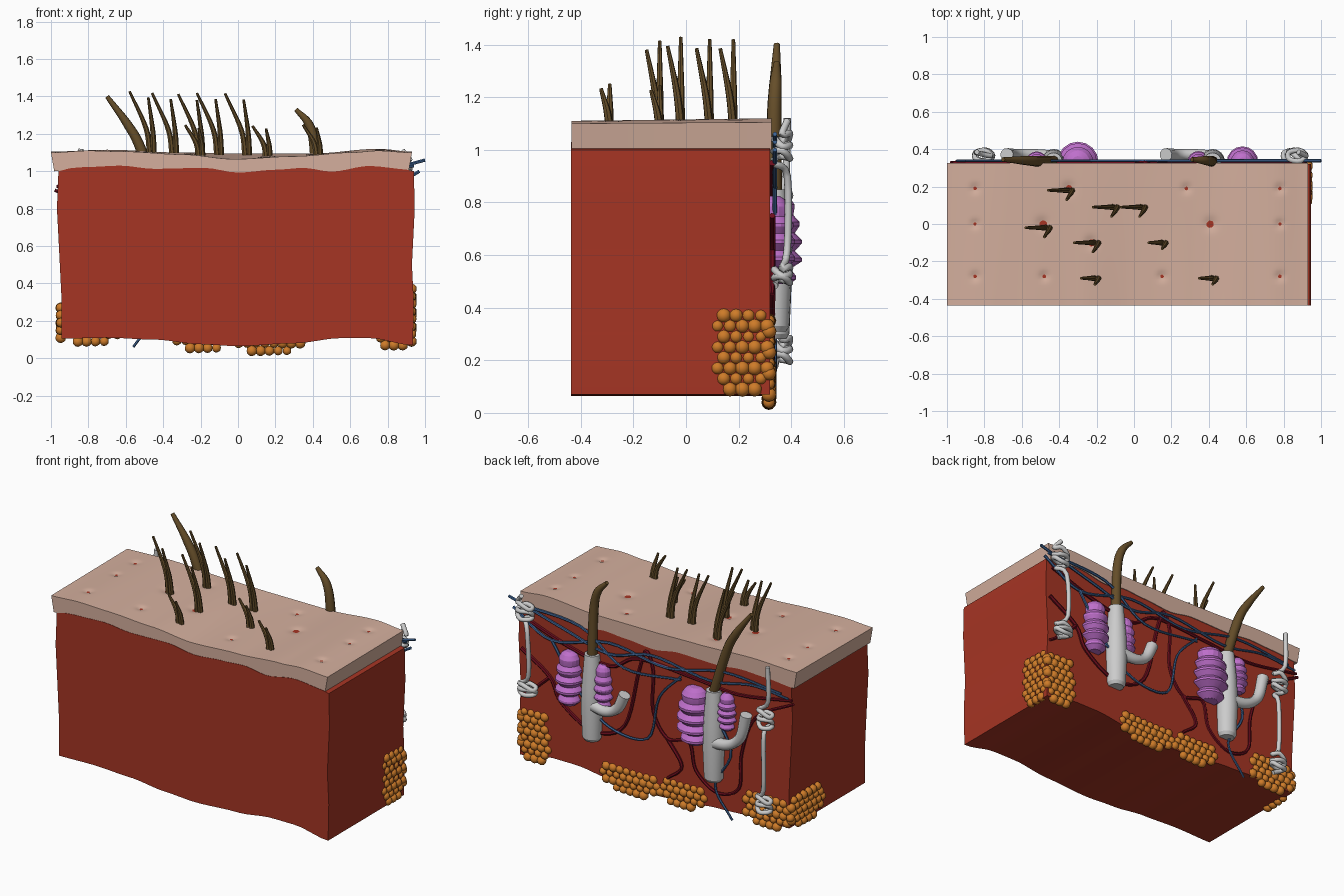
import bpy, bmesh, math
from mathutils import Vector, Matrix

if "Cube" in bpy.data.objects:
    bpy.data.objects.remove(bpy.data.objects["Cube"])


def mat(name, c):
    m = bpy.data.materials.new(name)
    m.diffuse_color = (*c, 1)
    m.use_nodes = True
    m.node_tree.nodes["Principled BSDF"].inputs["Base Color"].default_value = m.diffuse_color
    return m


SKIN = mat("skin pink", (.66, .43, .34))
FLESH = mat("flesh red", (.38, .035, .017))
HAIR = mat("hair brown", (.13, .075, .022))
GLAND = mat("gland purple", (.52, .16, .60))
PALE = mat("pale grey", (.60, .60, .60))
FAT = mat("fat orange", (.62, .20, .022))
BLUE = mat("vein blue", (.05, .13, .30))
RED = mat("artery maroon", (.15, .004, .012))
BACK = .32


def finish(bm, name, m, angle=None):
    bmesh.ops.recalc_face_normals(bm, faces=bm.faces)
    me = bpy.data.meshes.new(name)
    bm.to_mesh(me)
    bm.free()
    ob = bpy.data.objects.new(name, me)
    bpy.context.collection.objects.link(ob)
    me.materials.append(m)
    if angle:
        bpy.ops.object.select_all(action='DESELECT')
        bpy.context.view_layer.objects.active = ob
        ob.select_set(True)
        bpy.ops.object.shade_smooth_by_angle(angle=math.radians(angle))
    return ob


def lerp(prof, x):
    for (a, za), (b, zb) in zip(prof, prof[1:]):
        if x <= b:
            t = max(0, (x - a) / (b - a))
            return za + (zb - za) * t * t * (3 - 2 * t)
    return prof[-1][1]


def tube(name, paths, radii, m, sides=8, steps=6):
    """Smooth tubes through points; radii run from start to end."""
    bm = bmesh.new()
    for pts in paths:
        p = [Vector(q) for q in pts]
        p = [2 * p[0] - p[1]] + p + [2 * p[-1] - p[-2]]
        line = []
        for i in range(1, len(p) - 2):
            a, b, c, d = p[i - 1:i + 3]
            for k in range(steps):
                t = k / steps
                line.append(.5 * (2 * b + (c - a) * t + (2 * a - 5 * b + 4 * c - d) * t * t
                                  + (3 * b - a - 3 * c + d) * t ** 3))
        line.append(p[-2])
        rings, n = [], None
        for i, c in enumerate(line):
            d = (line[min(i + 1, len(line) - 1)] - line[max(i - 1, 0)]).normalized()
            n = n or d.orthogonal()
            n = (n - d * n.dot(d)).normalized()
            s = d.cross(n)
            f = i / (len(line) - 1) * (len(radii) - 1)
            j = min(int(f), len(radii) - 2)
            r = radii[j] + (radii[j + 1] - radii[j]) * (f - j)
            rings.append([bm.verts.new(c + r * (n * math.cos(w) + s * math.sin(w)))
                          for w in (2 * math.pi * k / sides for k in range(sides))])
        for a, b in zip(rings, rings[1:]):
            for k in range(sides):
                bm.faces.new((a[k], a[k - 1], b[k - 1], b[k]))
        bm.faces.new(rings[0])
        bm.faces.new(rings[-1])
    return finish(bm, name, m, 50)


def lathe(name, prof, x, y, m, sides=16, angle=30):
    bm = bmesh.new()
    rings = [[bm.verts.new((x + r * math.cos(2 * math.pi * k / sides),
                            y + r * math.sin(2 * math.pi * k / sides), z))
              for k in range(sides)] for r, z in prof]
    for a, b in zip(rings, rings[1:]):
        for k in range(sides):
            bm.faces.new((a[k], a[k - 1], b[k - 1], b[k]))
    bm.faces.new(rings[0])
    bm.faces.new(rings[-1])
    return finish(bm, name, m, angle)


# Skin slab: wavy top and underside, dimpled at the pores
under = [(-1, 1.0), (-.8, 1.015), (-.63, 1.022), (-.45, 1.005), (-.18, 1.01), (0, .985),
         (.2, 1.0), (.35, 1.01), (.5, .99), (.7, 1.02), (.93, 1.0)]
front = [(-1, 1.10), (-.8, 1.11), (-.6, 1.105), (-.3, 1.09), (-.02, 1.065), (.3, 1.08), (.6, 1.10),
         (.75, 1.11), (.93, 1.10)]
back = [(-1, 1.105), (-.7, 1.115), (-.3, 1.10), (0, 1.095), (.4, 1.095), (.75, 1.12), (.93, 1.105)]
pores = [(-.85, .19, .022), (-.85, 0, .02), (-.85, -.28, .022), (-.48, -.28, .022), (.15, -.28, .022),
         (.28, .19, .022), (.78, .19, .022), (.78, 0, .02), (.78, -.28, .022),
         (.41, 0, .032), (-.49, 0, .032), (-.23, -.10, .03), (-.35, .19, .03)]


def top(x, y):
    t = (y + .435) / .76
    z = lerp(front, x) * (1 - t) + lerp(back, x) * t
    return z - sum(.012 * math.exp(-((x - a) ** 2 + (y - b) ** 2) / r ** 2) for a, b, r in pores)


NX, NY = 128, 50
bm = bmesh.new()
bmesh.ops.create_grid(bm, x_segments=NX, y_segments=NY, size=1)
for v in bm.verts:
    x, y = -.035 + v.co.x * .965, -.055 + v.co.y * .38
    v.co = (x, y, top(x, y))
low = bmesh.ops.extrude_face_region(bm, geom=bm.faces[:])
for v in low["geom"]:
    if isinstance(v, bmesh.types.BMVert):
        v.co.z = lerp(under, v.co.x)
        v.co.x = -.035 + (v.co.x + .035) * .982
finish(bm, "skin_layer", SKIN, 40)

# Flesh-coloured pore openings
bm = bmesh.new()
for x, y, r in pores:
    red = r >= .03
    bmesh.ops.create_circle(bm, cap_ends=True, segments=10, radius=r * (.9 if red else .45),
                            matrix=Matrix.Translation((x, y, top(x, y) + .004)))
finish(bm, "pore_openings", FLESH)

# Flesh block: wavy outline extruded front to back
base = [(-.945, .105), (-.7, .11), (-.45, .10), (-.2, .075), (0, .065), (.3, .08), (.55, .108),
        (.7, .108), (.935, .07)]
outline = [(x, lerp(base, x)) for x in (-.945 + 1.88 * i / 40 for i in range(41))]
outline += [(.94, .3), (.93, .5), (.945, .8), (.94, 1.0)]
outline += [(x, lerp(under, x) + .008) for x in (.9 - 1.8 * i / 40 for i in range(41))]
outline += [(-.96, 1.0), (-.968, .8), (-.955, .55), (-.945, .35)]
bm = bmesh.new()
face = bm.faces.new([bm.verts.new((x, -.437, z)) for x, z in outline])
ext = bmesh.ops.extrude_face_region(bm, geom=[face])
bmesh.ops.translate(bm, vec=(0, BACK + .437, 0),
                    verts=[v for v in ext["geom"] if isinstance(v, bmesh.types.BMVert)])
finish(bm, "flesh_block", FLESH, 30)

# Hair tufts: one tall and one shorter hair each
for i, (x, y, h) in enumerate([(-.35, .18, .33), (-.11, .09, .33), (.04, .09, .33), (-.47, -.02, .33),
                               (-.21, -.10, .33), (.15, -.10, .16), (-.21, -.29, .16), (.42, -.29, .16)]):
    z = top(x, y)
    k = h / .33
    w = .35 + .65 * k
    tufts = []
    for dx, dy, s, o in ((-.11, 0, 1, 0), (-.03, -.05, .9, .02)):
        tufts.append([(x + o, y, z - .02), (x + o + dx * .2 * w, y + dy * .3 * w, z + h * s * .4),
                      (x + o + dx * w, y + dy * w, z + h * s)])
    tube(f"hair_tuft_{i}", tufts, [.017, .014, .007], HAIR, 7)

# Two follicles on the back face: sheath, side muscle, long hair
for n, (x, z0, tip, bend, arm) in enumerate([
        (-.43, .28, (-.70, .345, 1.40), -.52, [(-.45, .36, .53), (-.56, .37, .55), (-.64, .37, .62), (-.68, .37, .77)]),
        (.42, .31, (.31, .345, 1.33), .41, [(.40, .36, .54), (.30, .37, .53), (.22, .37, .57), (.17, .37, .67)])]):
    lathe(f"follicle_sheath_{n}", [(.045, z0), (.058, z0 + .02), (.066, z0 + .2), (.062, .65), (.046, .85)],
          x, .335, PALE)
    tube(f"hair_muscle_{n}", [arm], [.036, .03, .036], PALE, 10)
    tube(f"long_hair_{n}", [[(x, .335, .84), (bend, .335, 1.12), ((bend + tip[0]) / 2 + .02, .34, 1.25), tip]],
         [.03, .028, .024, .012], HAIR, 10)

# Ridged purple glands beside the follicles
for n, (x, r, a, b) in enumerate([(-.30, .11, .48, .82), (-.52, .058, .62, .84),
                                  (.58, .085, .49, .81), (.345, .06, .52, .79)]):
    d = (b - a) / 5
    prof = [(r * .45, a)]
    for i in range(5):
        s = (.8, 1, 1, .93, .75)[i]
        prof += [(r * s, a + d * (i + .4)), (r * s, a + d * (i + .6)), (r * s * .76, a + d * (i + 1))]
    prof.append((r * .3, b + .015))
    lathe(f"oil_gland_{n}", prof, x, .33, GLAND, 16, 20)


# Sweat ducts: straight tube with coiled knots
def knot(x, z, h, r, turns=3):
    return [(x + r * math.cos(i * 1.26), .365 + .03 * math.sin(i * 1.26),
             z - h * i / (turns * 5) + .012 * math.sin(i * 2.1)) for i in range(turns * 5)]


tube("sweat_duct_left", [[(-.84, .385, 1.12), (-.84, .38, .9)] + knot(-.81, .83, .12, .045)
                         + [(-.80, .37, .64), (-.80, .37, .33)] + knot(-.80, .28, .10, .045)],
     [.014, .014], PALE, 8, 4)
tube("sweat_duct_right", [[(.88, .385, 1.11)] + knot(.87, 1.06, .11, .05)
                          + [(.84, .385, .9), (.83, .385, .62)] + knot(.85, .55, .06, .055)],
     [.014, .014], PALE, 8, 4)


# Blood vessels running over the back face
def vessel(pts, y):
    return [(x, y, z) for x, z in pts]


tube("arteries", [
    vessel([(.92, .75), (.72, .62), (.64, .48), (.42, .36), (.2, .45), (.1, .82), (.05, .96), (0, .85),
            (0, .6), (-.1, .45), (-.25, .47), (-.3, .3), (-.45, .2), (-.6, .27), (-.62, .5), (-.72, .75),
            (-.98, .90)], .328),
    vessel([(.9, .95), (.6, .85), (.3, .8), (.1, .9), (-.3, .88), (-.6, .86), (-.97, .92)], .328),
    vessel([(.72, .62), (.85, .5), (.92, .45)], .328),
    vessel([(-.1, .45), (-.2, .3), (-.1, .2)], .328)], [.012, .009], RED, 6)
tube("veins", [
    vessel([(1.0, 1.06), (.6, .95), (.3, .88), (0, .95), (-.4, .9), (-.7, .95), (-.95, .93)], .338),
    vessel([(.97, 1.0), (.7, .86), (.3, .95), (-.1, .9), (-.5, .98), (-.9, .95)], .338),
    vessel([(.7, .86), (.52, .6), (.3, .42), (.03, .42), (-.05, .7), (-.2, .87)], .338),
    vessel([(.94, 1.03), (.5, 1.0), (.2, .82), (-.2, .85)], .338),
    vessel([(-.35, .8), (-.55, .5), (-.44, .25), (-.56, .06)], .338)], [.009, .007], BLUE, 6)


# Fat: hexagonally packed beads inside a rounded patch on a wall
def fat(name, place, a0, a1, z0, z1, power=3):
    bm = bmesh.new()
    ca, cz, ra, rz = (a0 + a1) / 2, (z0 + z1) / 2, (a1 - a0) / 2, (z1 - z0) / 2
    for j in range(int((z1 - z0) / .04) + 1):
        for i in range(int((a1 - a0) / .047) + 1):
            a, z = a0 + .047 * (i + .5 * (j % 2)), z0 + .04 * j
            d = abs((a - ca) / ra) ** power + abs((z - cz) / rz) ** power
            if d < 1.25:
                bmesh.ops.create_icosphere(bm, subdivisions=2, radius=.026 + .003 * math.sin(7 * i + 3 * j),
                                           matrix=Matrix.Translation(place(a, z)))
    finish(bm, name, FAT, 60)


def on_back(a, z):
    return (a, BACK - .005, z)


fat("fat_middle_left", on_back, -.35, -.04, .055, .19)
fat("fat_middle_right", on_back, -.02, .36, .04, .19)
fat("fat_back_left", on_back, -.95, -.63, .09, .26)
fat("fat_back_right", on_back, .74, .93, .07, .36)
fat("fat_side_left", lambda a, z: (-.948, a, z), .0, .31, .11, .30)
fat("fat_side_right", lambda a, z: (.928, a, z), .12, .31, .09, .39)
